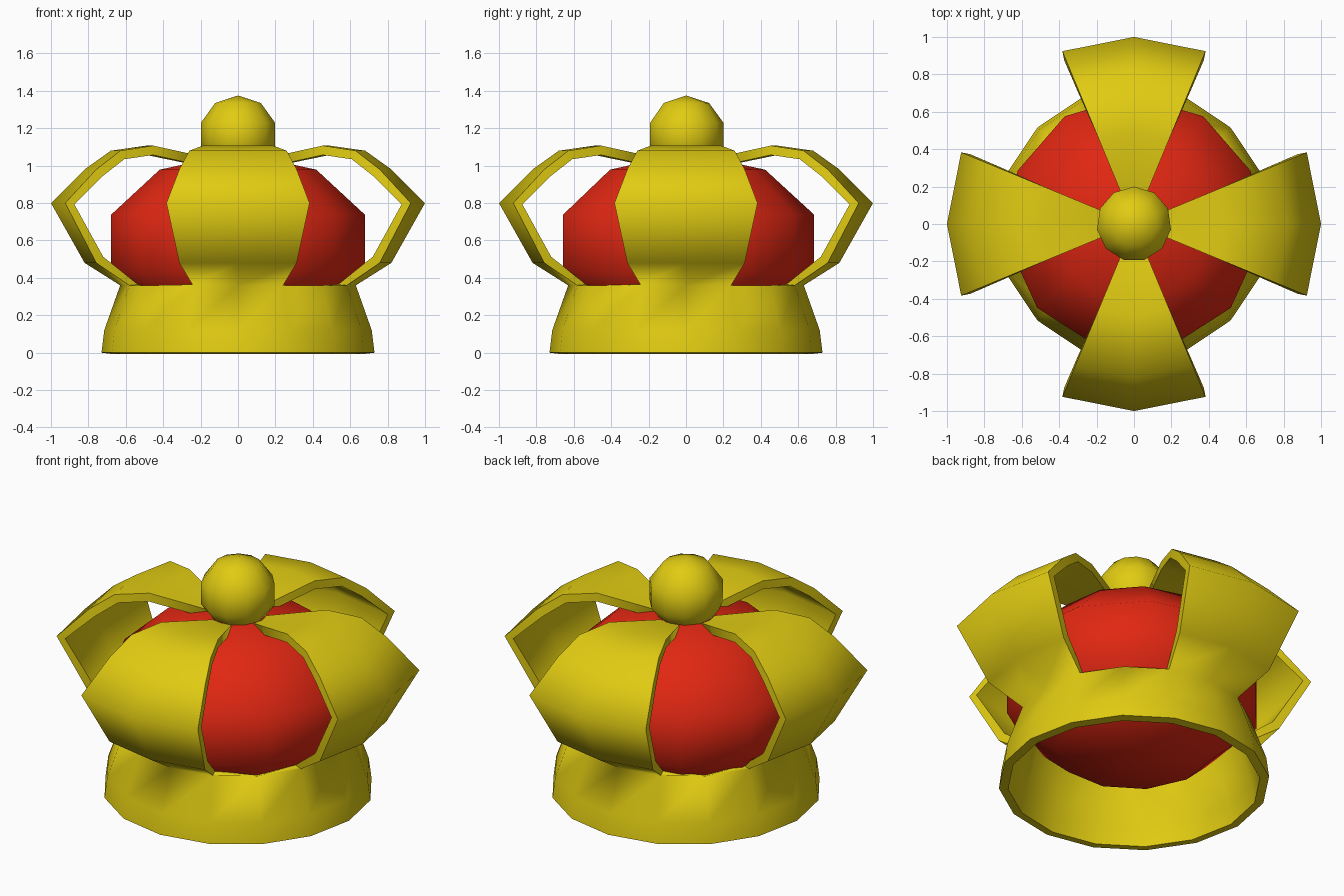
import bpy
import bmesh
from math import sin, cos, pi, radians

cube = bpy.data.objects.get("Cube")
if cube:
    bpy.data.objects.remove(cube, do_unlink=True)


def make_material(name, color):
    mat = bpy.data.materials.new(name)
    mat.use_nodes = True
    mat.diffuse_color = (*color, 1)
    mat.node_tree.nodes["Principled BSDF"].inputs["Base Color"].default_value = (*color, 1)
    return mat


gold = make_material("gold", (0.75, 0.6, 0.006))
red = make_material("red velvet", (0.75, 0.02, 0.006))


def add_object(name, bm, mat):
    mesh = bpy.data.meshes.new(name)
    bm.to_mesh(mesh)
    bm.free()
    mesh.materials.append(mat)
    obj = bpy.data.objects.new(name, mesh)
    bpy.context.collection.objects.link(obj)
    bpy.ops.object.select_all(action='DESELECT')
    obj.select_set(True)
    bpy.context.view_layer.objects.active = obj
    return obj


def add_ball(name, radius, height, z, mat):
    """Coarse smooth ball with a corner pointing to the back."""
    bm = bmesh.new()
    bmesh.ops.create_uvsphere(bm, u_segments=11, v_segments=5, radius=1)
    # turn so that one column of corners lies on +y
    first = max(bm.verts, key=lambda v: v.co.x ** 2 + v.co.y ** 2).co.copy()
    length = first.xy.length
    c, s = first.y / length, first.x / length
    for v in bm.verts:
        x, y = v.co.x, v.co.y
        v.co = ((x * c - y * s) * radius, (x * s + y * c) * radius, v.co.z * height + z)
    add_object(name, bm, mat)
    bpy.ops.object.shade_smooth()


# Band and four arches: one revolved profile with openings above the band
PROFILE = [(0.73, 0), (0.715, 0.12), (0.63, 0.36), (0.82, 0.48), (1, 0.8),
           (0.82, 0.98), (0.68, 1.08), (0.49, 1.107), (0.16, 1.04)]
SIDES = 16
BAND_ROWS = 2

bm = bmesh.new()
rows = [[bm.verts.new((r * cos(2 * pi * k / SIDES), r * sin(2 * pi * k / SIDES), z))
         for k in range(SIDES)] for r, z in PROFILE]
for i in range(len(PROFILE) - 1):
    for k in range(SIDES):
        if i < BAND_ROWS or k % 4 in (0, 3):
            n = (k + 1) % SIDES
            bm.faces.new((rows[i][k], rows[i][n], rows[i + 1][n], rows[i + 1][k]))
loose = [v for v in bm.verts if not v.link_faces]
bmesh.ops.delete(bm, geom=loose, context='VERTS')
frame = add_object("band_and_arches", bm, gold)
shell = frame.modifiers.new("thickness", 'SOLIDIFY')
shell.thickness = 0.05
shell.offset = -1
bpy.ops.object.modifier_apply(modifier=shell.name)
bpy.ops.object.shade_smooth_by_angle(angle=radians(80))

# Velvet cap and top ball
add_ball("velvet_cap", 0.72, 0.48, 0.59, red)
add_ball("top_ball", 0.21, 0.21, 1.165, gold)
